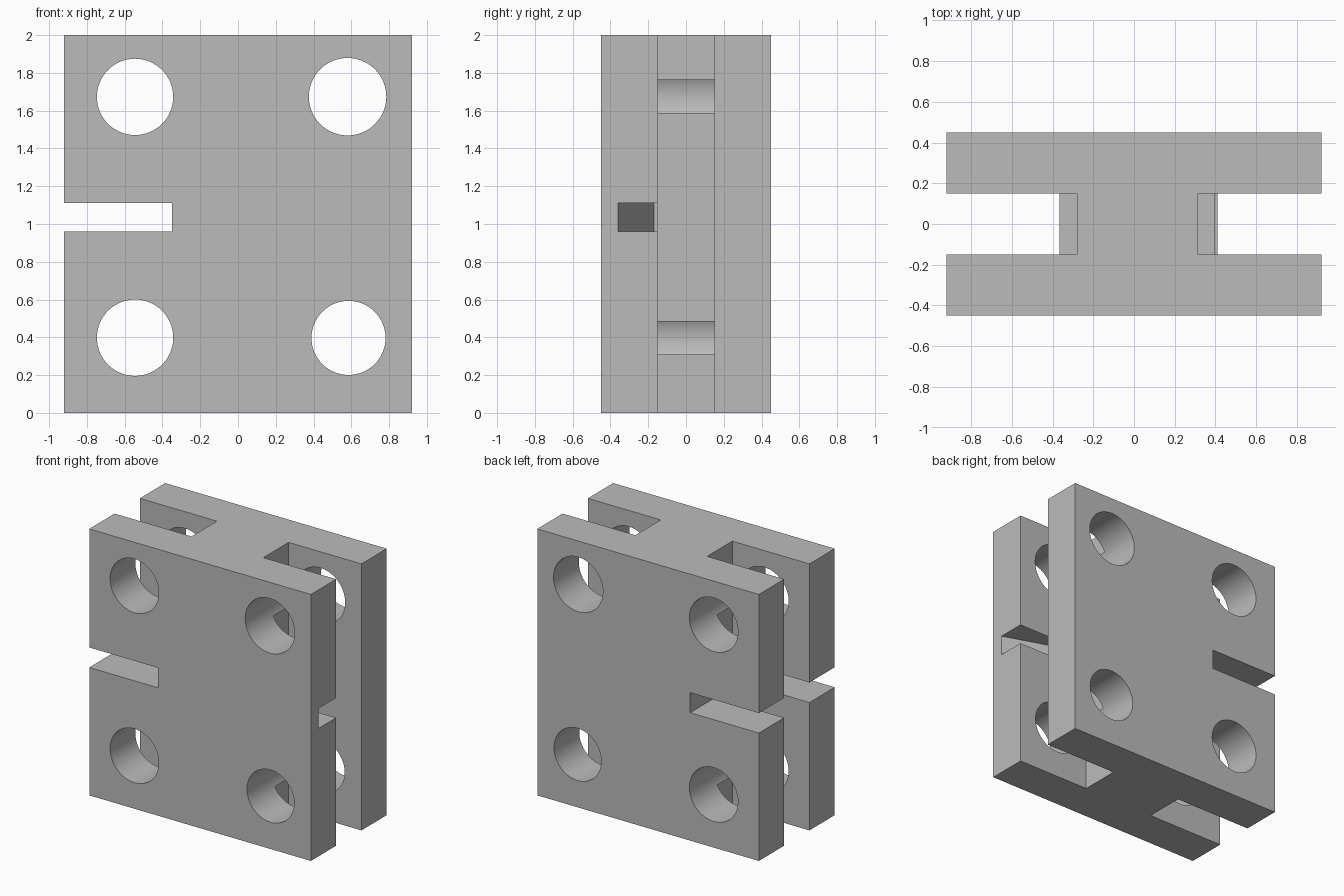
import bpy, bmesh, math
from mathutils import Vector

old = bpy.data.objects.get("Cube")
if old:
    bpy.data.objects.remove(old, do_unlink=True)

grey = bpy.data.materials.new("plain_grey")
grey.use_nodes = True
grey.diffuse_color = (0.5, 0.5, 0.5, 1)
grey.node_tree.nodes["Principled BSDF"].inputs["Base Color"].default_value = (0.5, 0.5, 0.5, 1)


def prism(name, profile, axis, low, high):
    """Extrude a 2D profile along y (profile in xz) or z (profile in xy)."""
    bm = bmesh.new()
    place = (lambda a, b: (a, low, b)) if axis == "y" else (lambda a, b: (a, b, low))
    face = bm.faces.new([bm.verts.new(place(a, b)) for a, b in profile])
    grown = bmesh.ops.extrude_face_region(bm, geom=[face])["geom"]
    move = Vector((0, high - low, 0) if axis == "y" else (0, 0, high - low))
    bmesh.ops.translate(bm, vec=move, verts=[v for v in grown if isinstance(v, bmesh.types.BMVert)])
    bmesh.ops.recalc_face_normals(bm, faces=bm.faces)
    mesh = bpy.data.meshes.new(name)
    bm.to_mesh(mesh)
    bm.free()
    mesh.materials.append(grey)
    obj = bpy.data.objects.new(name, mesh)
    bpy.context.collection.objects.link(obj)
    return obj


def rect(a0, a1, b0, b1):
    return [(a0, b0), (a1, b0), (a1, b1), (a0, b1)]


def circle(x, z, r, sides=64):
    turn = 2 * math.pi / sides
    return [(x + r * math.cos(i * turn), z + r * math.sin(i * turn)) for i in range(sides)]


def pocket(side, wall):
    """Side channel outline, leaving two short ribs that the holes will trim."""
    rib = wall + 0.14
    half = [(1.2, -0.2), (1.2, 2.2), (wall, 2.2)]
    for z in (1.674, 0.397):
        half += [(wall, z + 0.09), (rib, z + 0.09), (rib, z - 0.09), (wall, z - 0.09)]
    half.append((wall, -0.2))
    return [(side * x, z) for x, z in half]


# Solid block that becomes two plates joined by a web
body = prism("double_plate_block", rect(-0.92, 0.92, 0, 2), "y", -0.45, 0.45)

cutters = [
    # Channels between the plates
    prism("right_channel", pocket(-1, 0.28), "y", -0.15, 0.15),
    prism("left_channel", pocket(1, 0.315), "y", -0.15, 0.15),
    # Slot through both plates
    prism("side_slot", rect(-1.2, -0.35, 0.96, 1.11), "y", -0.6, 0.6),
    # Tapered notch in the inner face of the front plate
    prism("tapered_notch", [(1.0, -0.387), (1.0, 0), (0.36, 0), (0.36, -0.17)], "z", 0.96, 1.11),
]
# Four round holes through everything
for x, z, r in ((-0.545, 1.673, 0.202), (-0.545, 0.398, 0.202),
                (0.58, 1.674, 0.205), (0.585, 0.397, 0.196)):
    cutters.append(prism("round_hole", circle(x, z, r), "y", -0.6, 0.6))

bpy.context.view_layer.objects.active = body
for cutter in cutters:
    cutter.hide_render = True
    # Limit the tapered notch to the front plate side of the gap
    cut = body.modifiers.new(cutter.name, "BOOLEAN")
    cut.operation = "DIFFERENCE"
    cut.solver = "EXACT"
    cut.object = cutter
    bpy.ops.object.modifier_apply(modifier=cut.name)
    bpy.data.objects.remove(cutter, do_unlink=True)

# Smooth hole walls with sharp rims
bpy.ops.object.select_all(action="DESELECT")
body.select_set(True)
bpy.ops.object.shade_smooth_by_angle(angle=math.radians(30))
